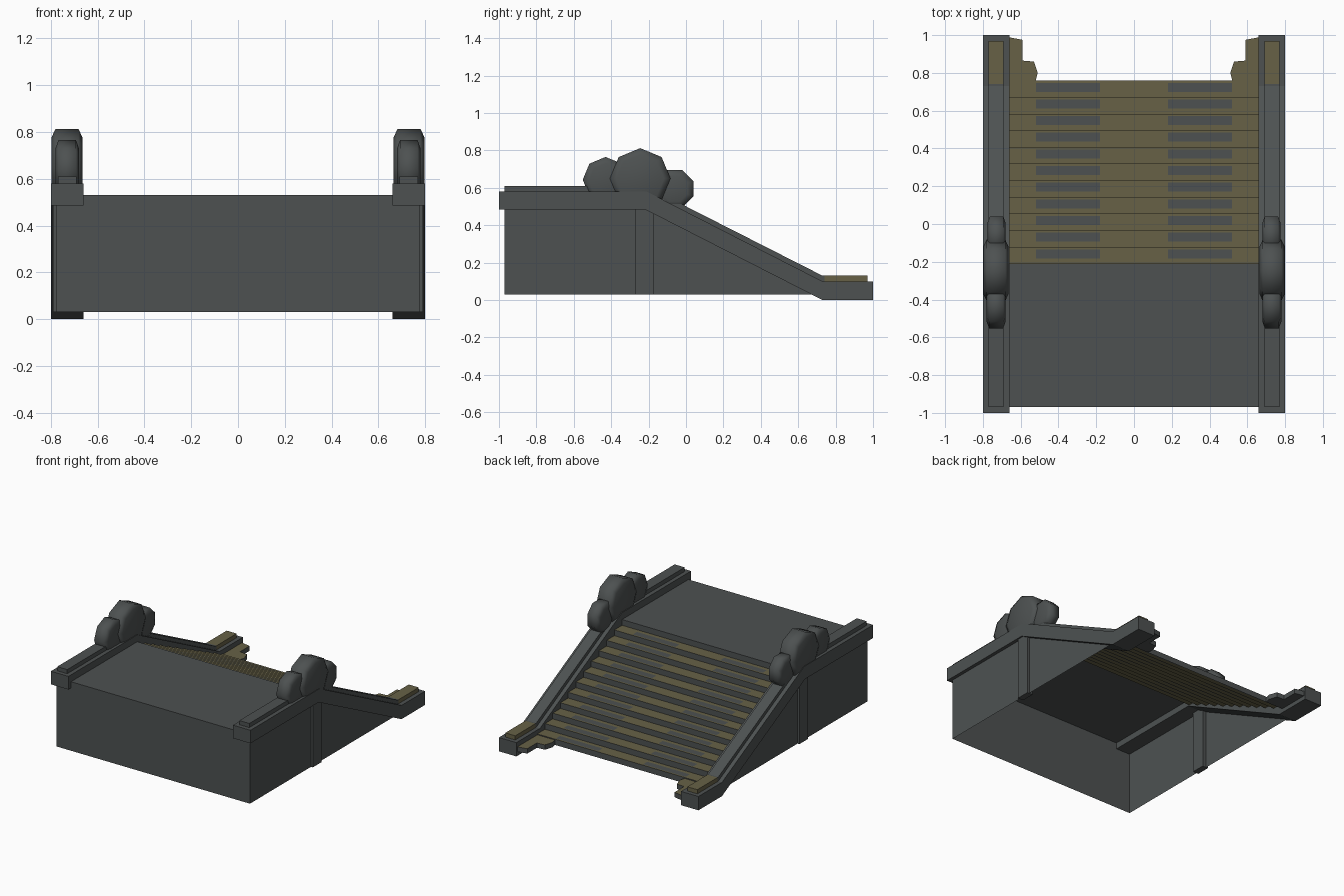
import bpy, bmesh, math

if "Cube" in bpy.data.objects:
    bpy.data.objects.remove(bpy.data.objects["Cube"])

def material(name, rgb):
    m = bpy.data.materials.new(name)
    m.diffuse_color = (*rgb, 1)
    m.use_nodes = True
    m.node_tree.nodes["Principled BSDF"].inputs["Base Color"].default_value = m.diffuse_color
    return m

STONE = material("grey_stone", (0.075, 0.083, 0.083))
MOSS = material("olive_moss", (0.135, 0.120, 0.062))

def make(name, verts, faces, mats=(STONE,), idx=None, solid=True):
    me = bpy.data.meshes.new(name)
    me.from_pydata(verts, [], faces)
    for m in mats:
        me.materials.append(m)
    if idx:
        for p, i in zip(me.polygons, idx):
            p.material_index = i
    if solid:
        bm = bmesh.new()
        bm.from_mesh(me)
        bmesh.ops.recalc_face_normals(bm, faces=bm.faces)
        bm.to_mesh(me)
        bm.free()
    ob = bpy.data.objects.new(name, me)
    bpy.context.collection.objects.link(ob)
    return ob

def prism_x(name, profile, x0, x1, mat=STONE):
    """Closed (y, z) profile extruded along x."""
    n = len(profile)
    verts = [(x, y, z) for x in (x0, x1) for y, z in profile]
    faces = [tuple(range(n)), tuple(range(n, 2 * n))]
    faces += [(i, (i + 1) % n, n + (i + 1) % n, n + i) for i in range(n)]
    return make(name, verts, faces, (mat,))

def box(y0, y1, z0, z1):
    return [(y0, z0), (y1, z0), (y1, z1), (y0, z1)]

def octagon(cy, cz, r, turn):
    return [(cy + r * math.cos(math.pi / 4 * k + turn),
             cz + r * math.sin(math.pi / 4 * k + turn)) for k in range(8)]

# Hollow base: front wall, landing and side walls (open underneath)
W, Y0, Y1, Z0, Z1 = 0.775, -0.97, -0.21, 0.03, 0.53
make("front_wall", [(-W, Y0, Z0), (W, Y0, Z0), (W, Y0, Z1), (-W, Y0, Z1)],
     [(0, 1, 2, 3)], solid=False)
make("landing", [(-W, Y0, Z1), (W, Y0, Z1), (W, Y1, Z1), (-W, Y1, Z1)],
     [(0, 1, 2, 3)], solid=False)
for s in (-1, 1):
    pts = [(s * W, y, z) for y, z in ((Y0, Z0), (0.70, Z0), (Y1, Z1), (Y0, Z1))]
    make("side_wall", pts, [(0, 1, 2, 3) if s > 0 else (3, 2, 1, 0)], solid=False)

# Stairs: grey risers, mossy treads with worn grey patches
STEPS = 11
depth, rise = (0.76 - Y1) / STEPS, (Z1 - Z0) / (STEPS + 1)
cols = [-0.67, -0.52, -0.18, 0.18, 0.52, 0.67]
verts, faces, idx = [], [], []

def quad(x0, x1, ya, za, yb, zb, m):
    b = len(verts)
    verts.extend([(x0, ya, za), (x1, ya, za), (x1, yb, zb), (x0, yb, zb)])
    faces.append((b, b + 1, b + 2, b + 3))
    idx.append(m)

for i in range(STEPS + 1):
    y, z = Y1 + i * depth, Z1 - i * rise
    quad(-0.67, 0.67, y, z, y, z - rise, 0)
    if i == STEPS:
        break
    z -= rise
    for c in range(5):
        worn = 0 if c in (1, 3) else 1
        for a, b, m in ((0, 0.32, 1), (0.32, 0.86, worn), (0.86, 1, 1)):
            quad(cols[c], cols[c + 1], y + a * depth, z, y + b * depth, z, m)
make("stairs", verts, faces, (STONE, MOSS), idx, solid=False)

# Parts repeated on both sides
rail = [(-1, 0.485), (-0.22, 0.485), (0.73, 0), (1, 0),
        (1, 0.10), (0.73, 0.10), (-0.21, 0.58), (-1, 0.58)]
ridge = [(-0.97, 0.57), (-0.21, 0.57), (0.73, 0.09), (0.74, 0.09),
         (0.74, 0.13), (0.73, 0.13), (-0.215, 0.61), (-0.97, 0.61)]
boulders = [("large_boulder", octagon(-0.245, 0.65, 0.162, 0), 0.665, 0.797),
            ("rear_boulder", octagon(-0.43, 0.643, 0.122, 0), 0.68, 0.78),
            ("small_boulder", octagon(-0.06, 0.595, 0.108, math.pi / 8), 0.68, 0.775)]
kerb = [(0.67, 0.99), (0.59, 0.975), (0.59, 0.865), (0.53, 0.86),
        (0.51, 0.80), (0.52, 0.76), (0.67, 0.76)]

for s in (-1, 1):
    prism_x("side_rail", rail, s * 0.66, s * 0.80)
    prism_x("rail_ridge", ridge, s * 0.69, s * 0.77)
    prism_x("ridge_moss_end", box(0.74, 0.97, 0.09, 0.13), s * 0.69, s * 0.77, MOSS)
    prism_x("wall_pilaster", box(-0.27, -0.17, 0.03, 0.52), s * 0.745, s * 0.79)
    for name, prof, x0, x1 in boulders:
        prism_x(name, prof, s * x0, s * x1)
    # Kerb stone at the foot of the stairs, moss on top
    n = len(kerb)
    v = [(s * x, y, z) for z in (0.03, 0.065) for x, y in kerb]
    f = [tuple(range(n)), tuple(range(n, 2 * n))]
    f += [(i, (i + 1) % n, n + (i + 1) % n, n + i) for i in range(n)]
    make("foot_kerb", v, f, (STONE, MOSS), [0, 1] + [0] * n)

# Soften the boulder rims
for ob in list(bpy.data.objects):
    if "boulder" in ob.name:
        bm = bmesh.new()
        bm.from_mesh(ob.data)
        caps = [f for f in bm.faces if abs(f.normal.x) > 0.9]
        bmesh.ops.inset_individual(bm, faces=caps, thickness=0.035)
        rim = [v for v in bm.verts]
        xs = [v.co.x for v in rim]
        mid, half = (min(xs) + max(xs)) / 2, (max(xs) - min(xs)) / 2
        inner = {v for f in bm.faces if len(f.verts) == 8 for v in f.verts}
        for v in bm.verts:
            if v not in inner:
                v.co.x = mid + (v.co.x - mid) * 0.75
        for f in bm.faces:
            f.smooth = True
        bm.to_mesh(ob.data)
        bm.free()
